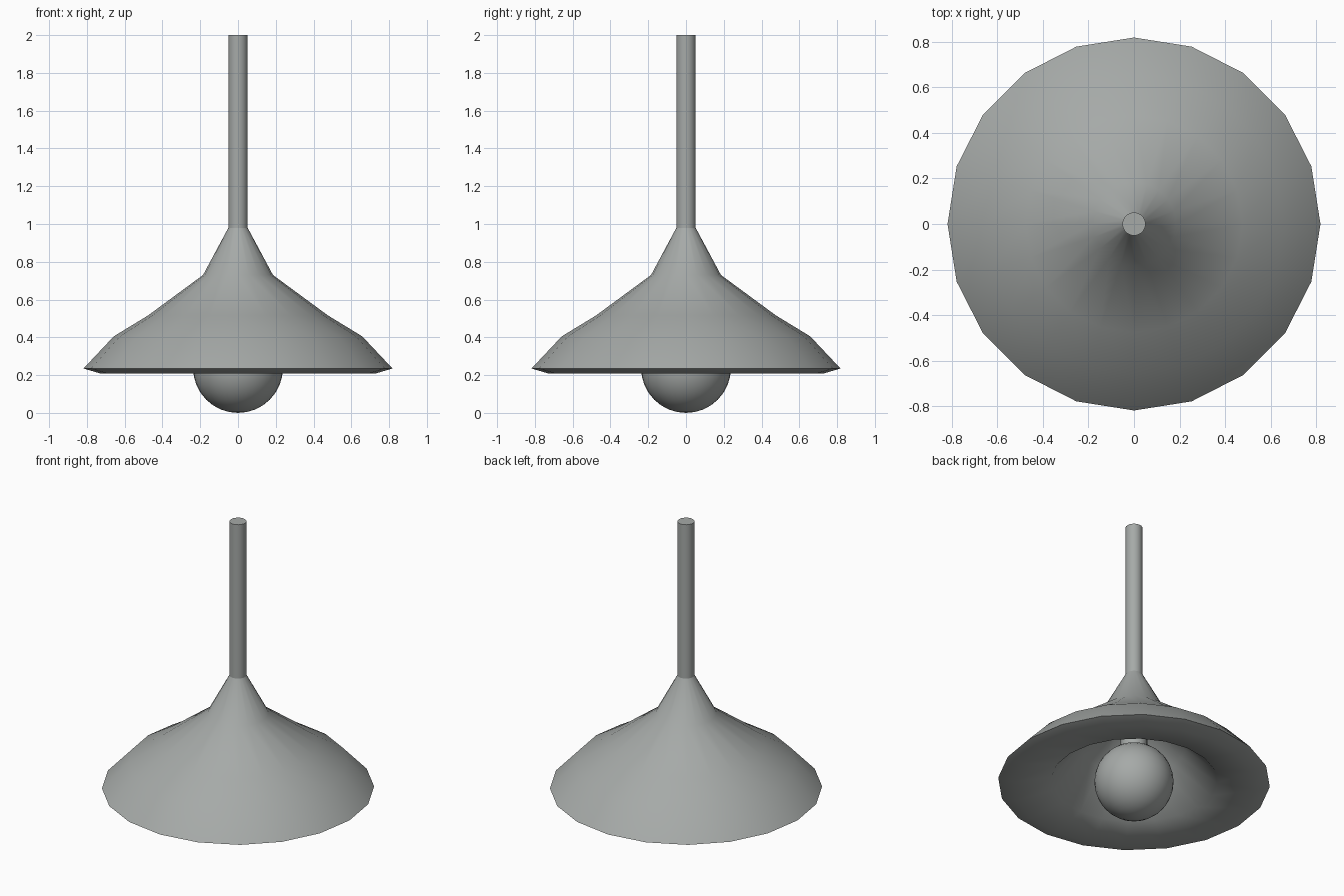
import bpy, bmesh, math

if "Cube" in bpy.data.objects:
    bpy.data.objects.remove(bpy.data.objects["Cube"])

metal = bpy.data.materials.new("soft grey")
metal.diffuse_color = (0.38, 0.40, 0.39, 1)
metal.use_nodes = True
metal.node_tree.nodes["Principled BSDF"].inputs["Base Color"].default_value = metal.diffuse_color


def lathe(name, profile, sides, angle):
    """Revolve a closed (radius, height) profile whose ends lie on the z axis."""
    bm = bmesh.new()
    rings = []
    for r, z in profile:
        if r == 0:
            rings.append([bm.verts.new((0, 0, z))] * sides)
        else:
            rings.append([bm.verts.new((r * math.cos(2 * math.pi * i / sides),
                                        r * math.sin(2 * math.pi * i / sides), z))
                          for i in range(sides)])
    for a, b in zip(rings, rings[1:]):
        for i in range(sides):
            j = (i + 1) % sides
            corners = list(dict.fromkeys((a[i], b[i], b[j], a[j])))
            bm.faces.new(corners)
    bmesh.ops.recalc_face_normals(bm, faces=bm.faces)
    mesh = bpy.data.meshes.new(name)
    bm.to_mesh(mesh)
    bm.free()
    mesh.materials.append(metal)
    obj = bpy.data.objects.new(name, mesh)
    bpy.context.collection.objects.link(obj)
    bpy.ops.object.select_all(action='DESELECT')
    obj.select_set(True)
    bpy.context.view_layer.objects.active = obj
    bpy.ops.object.shade_smooth_by_angle(angle=math.radians(angle))
    return obj


# Hanging rod
lathe("rod", [(0, 2.0), (0.051, 2.0), (0.051, 0.98), (0, 0.98)], 20, 40)

# Flared shade: outer skin, turned-in lip, inner funnel
lathe("shade", [(0, 0.98), (0.051, 0.98), (0.185, 0.73), (0.476, 0.516),
                (0.658, 0.405), (0.818, 0.235), (0.73, 0.209),
                (0.5, 0.25), (0.31, 0.47), (0.13, 0.66), (0, 0.68)], 20, 60)

# Round bulb
R = 0.238
bulb = [(0 if k in (0, 16) else R * math.sin(math.pi * k / 16),
         R + R * math.cos(math.pi * k / 16)) for k in range(17)]
lathe("bulb", bulb, 32, 60)

# Socket holding the bulb inside the funnel
lathe("socket", [(0, 0.70), (0.08, 0.70), (0.08, 0.44), (0, 0.44)], 20, 40)
